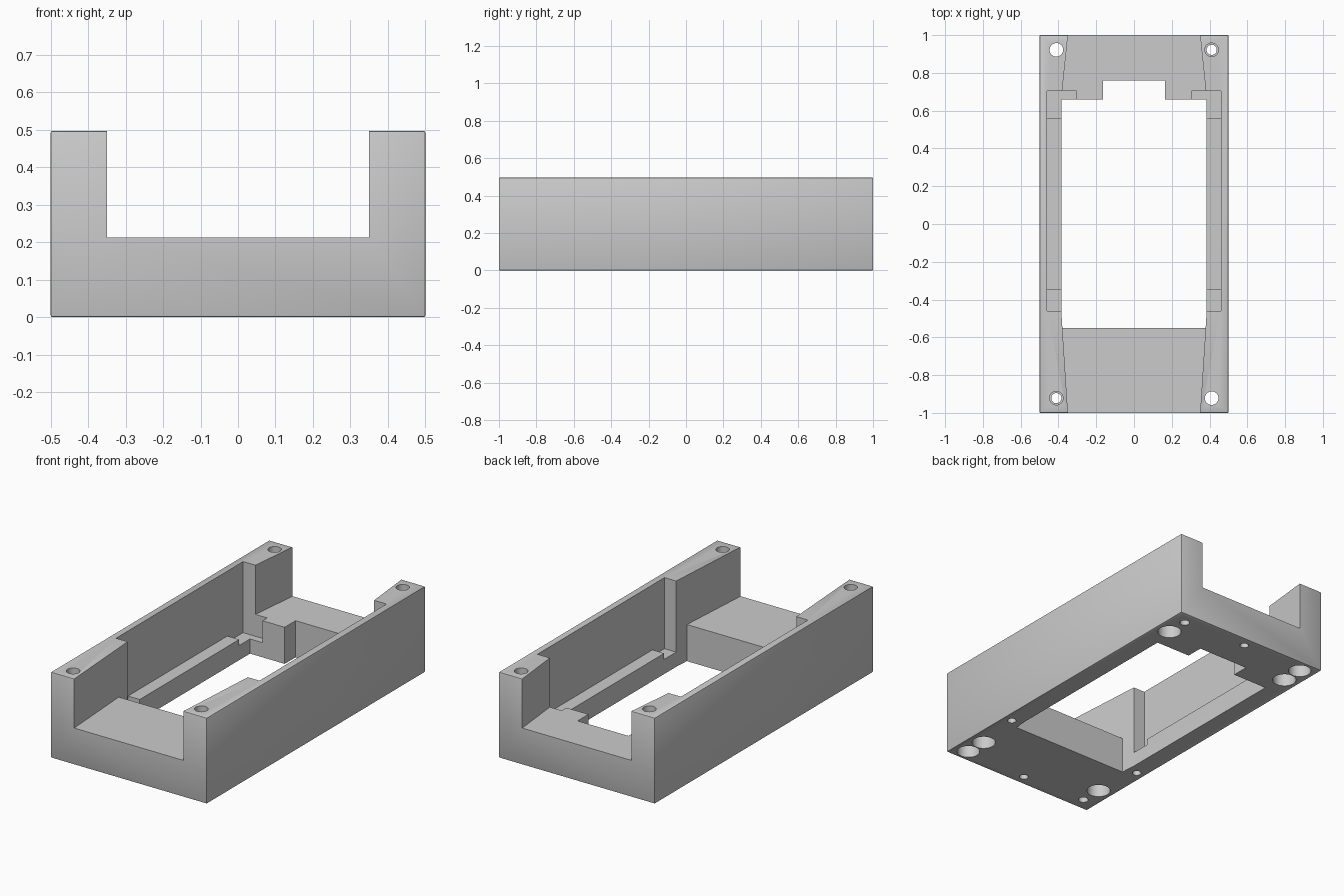
import bpy, bmesh, math

if "Cube" in bpy.data.objects:
    bpy.data.objects.remove(bpy.data.objects["Cube"])


def prism(name, outline, z0, z1):
    """Extrude a flat outline from z0 to z1."""
    bm = bmesh.new()
    face = bm.faces.new([bm.verts.new((x, y, z0)) for x, y in outline])
    ext = bmesh.ops.extrude_face_region(bm, geom=[face])
    for v in ext["geom"]:
        if isinstance(v, bmesh.types.BMVert):
            v.co.z = z1
    bmesh.ops.recalc_face_normals(bm, faces=bm.faces)
    mesh = bpy.data.meshes.new(name)
    bm.to_mesh(mesh)
    bm.free()
    obj = bpy.data.objects.new(name, mesh)
    bpy.context.collection.objects.link(obj)
    return obj


def rect(x0, x1, y0, y1):
    return [(x0, y0), (x1, y0), (x1, y1), (x0, y1)]


def circle(x, y, r, n=32):
    return [(x + r * math.cos(2 * math.pi * i / n),
             y + r * math.sin(2 * math.pi * i / n)) for i in range(n)]


def mirrored(right_side):
    """Close a right-hand outline with its mirror image."""
    return right_side + [(-x, y) for x, y in reversed(right_side)]


# Main block with lightly softened edges
frame = prism("tray_frame", rect(-0.5, 0.5, -1, 1), 0, 0.497)
bevel = frame.modifiers.new("edge_softening", 'BEVEL')
bevel.width = 0.005
bevel.segments = 2
bpy.context.view_layer.objects.active = frame
frame.select_set(True)
bpy.ops.object.modifier_apply(modifier=bevel.name)


def cut(name, outline, z0, z1):
    cutter = prism(name, outline, z0, z1)
    cutter.hide_render = True
    mod = frame.modifiers.new(name, 'BOOLEAN')
    mod.operation = 'DIFFERENCE'
    mod.solver = 'EXACT'
    mod.object = cutter
    bpy.ops.object.modifier_apply(modifier=mod.name)
    bpy.data.objects.remove(cutter, do_unlink=True)


# Upper channel, narrowing towards both open ends
cut("channel", mirrored([(0.3435, -1.1), (0.385, -0.46), (0.385, 0.66),
                         (0.3395, 1.1)]), 0.212, 0.8)

# Through opening with a notch at the back
cut("opening", mirrored([(0.3792, -0.55), (0.385, -0.46), (0.385, 0.66),
                         (0.163, 0.66), (0.163, 0.76)]), -0.1, 0.3)

# Side recesses leaving ledges, lower at both ends
for s in (-1, 1):
    x0, x1 = sorted((s * 0.305, s * 0.46))
    cut("side_recess", rect(x0, x1, -0.46, 0.703), 0.12, 0.8)
    cut("back_ledge_step", rect(x0, x1, 0.56, 0.703), 0.085, 0.3)
    cut("front_ledge_step", rect(x0, x1, -0.46, -0.35), 0.085, 0.3)

# Corner screw holes, diagonal pairs counterbored from below
for sx in (-1, 1):
    for sy in (-1, 1):
        x, y = sx * 0.411, sy * 0.922
        if sx != sy:
            cut("screw_hole", circle(x, y, 0.036), -0.1, 0.8)
            cut("counterbore", circle(x, y, 0.062), -0.1, 0.12)
        else:
            cut("screw_hole", circle(x, y, 0.027), -0.1, 0.8)
            cut("screw_hole_mouth", circle(x, y, 0.036), 0.4, 0.8)
        # Blind round pocket beside each screw hole
        cut("round_pocket", circle(x, sy * 0.792, 0.064), -0.1, 0.11)

# Small pin holes underneath
for x, y in ((0, 0.94), (0, -0.94), (0.447, -0.51), (-0.447, -0.51)):
    cut("pin_hole", circle(x, y, 0.024, 24), -0.1, 0.1)

bpy.ops.object.shade_smooth_by_angle(angle=math.radians(30))
